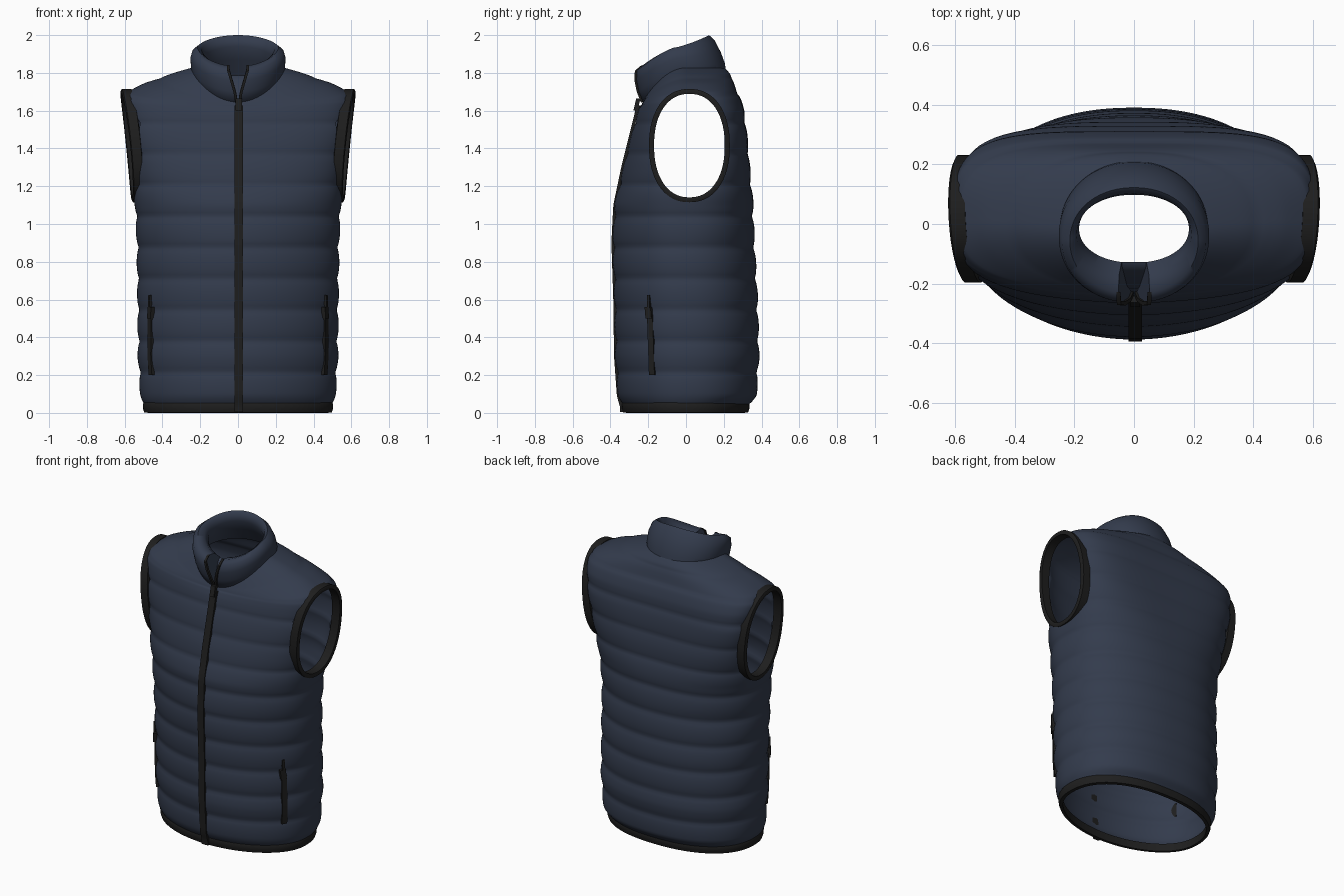
import bpy, bmesh, math
from mathutils import Vector

if "Cube" in bpy.data.objects:
    bpy.data.objects.remove(bpy.data.objects["Cube"])


def material(name, rgb):
    m = bpy.data.materials.new(name)
    m.diffuse_color = (*rgb, 1)
    m.use_nodes = True
    m.node_tree.nodes["Principled BSDF"].inputs["Base Color"].default_value = m.diffuse_color
    return m


NAVY = material("navy_fabric", (0.033, 0.044, 0.073))
BLACK = material("black_trim", (0.013, 0.013, 0.013))


def ring(w, yf, yb, zf, zs, zb, n, a0=-90, a1=270, count=128, closed=True, power=2, wedge=0):
    """Rounded outline with separate heights at front, sides and back; wedge draws the front to a ridge."""
    pts = []
    for i in range(count):
        a = math.radians(a0 + (a1 - a0) * i / (count if closed else count - 1))
        c, s = math.cos(a), math.sin(a)
        r = (abs(c) ** n + abs(s) ** n) ** (-1 / n)
        k = 1 - wedge * abs(r * c) ** 1.5 if s < 0 else 1
        y = (yf + yb) / 2 + k * r * s * (yb - yf) / 2
        pts.append((r * c * w, y, zs + ((zb if s > 0 else zf) - zs) * abs(s) ** power))
    return pts


def loft(name, rings, mat, around=True, loop=False, caps=False, fix=True, angle=40):
    """Skin a list of equal-length point rows."""
    bm = bmesh.new()
    rows = [[bm.verts.new(p) for p in r] for r in rings]
    n, m = len(rows[0]), len(rows)
    for i in range(m if loop else m - 1):
        for j in range(n if around else n - 1):
            a, b, k = rows[i], rows[(i + 1) % m], (j + 1) % n
            bm.faces.new((a[j], a[k], b[k], b[j]))
    if caps and around:
        bm.faces.new(rows[0])
        bm.faces.new(rows[-1])
    elif caps:
        bm.faces.new([r[0] for r in rows])
        bm.faces.new([r[-1] for r in rows])
    if fix:
        bmesh.ops.recalc_face_normals(bm, faces=bm.faces)
    me = bpy.data.meshes.new(name)
    bm.to_mesh(me)
    bm.free()
    me.materials.append(mat)
    ob = bpy.data.objects.new(name, me)
    bpy.context.collection.objects.link(ob)
    smooth(ob, angle)
    return ob


def smooth(ob, angle):
    bpy.ops.object.select_all(action="DESELECT")
    ob.select_set(True)
    bpy.context.view_layer.objects.active = ob
    bpy.ops.object.shade_smooth_by_angle(angle=math.radians(angle))


def strip(name, pts, across, out, hw, ht, mat):
    """Flat bar swept along a path."""
    a, o = Vector(across).normalized() * hw, Vector(out).normalized() * ht
    rows = [[Vector(p) + a + o, Vector(p) - a + o, Vector(p) - a - o, Vector(p) + a - o] for p in pts]
    return loft(name, rows, mat, caps=True)


# Body sections: t, half width, front y, back y, front z, side z, back z, squareness, wedge
KEYS = [
    (0.03, 0.492, -0.328, 0.325, 0.03, 0.03, 0.03, 2.25, 0.10),
    (0.09, 0.503, -0.345, 0.360, 0.09, 0.09, 0.09, 2.25, 0.10),
    (0.30, 0.516, -0.360, 0.374, 0.30, 0.30, 0.30, 2.25, 0.10),
    (0.60, 0.518, -0.364, 0.366, 0.60, 0.60, 0.60, 2.25, 0.10),
    (0.90, 0.522, -0.374, 0.350, 0.90, 0.90, 0.90, 2.3, 0.12),
    (1.10, 0.532, -0.364, 0.342, 1.10, 1.10, 1.10, 2.6, 0.15),
    (1.30, 0.552, -0.322, 0.330, 1.30, 1.30, 1.30, 3.4, 0.20),
    (1.50, 0.578, -0.272, 0.312, 1.50, 1.50, 1.50, 4.2, 0.20),
    (1.60, 0.590, -0.250, 0.298, 1.59, 1.60, 1.60, 4.0, 0.18),
    (1.68, 0.600, -0.240, 0.280, 1.625, 1.66, 1.67, 3.6, 0.15),
    (1.72, 0.595, -0.235, 0.267, 1.632, 1.69, 1.70, 3.2, 0.13),
    (1.80, 0.500, -0.231, 0.254, 1.641, 1.738, 1.74, 2.7, 0.10),
    (1.90, 0.370, -0.226, 0.236, 1.65, 1.785, 1.785, 2.3, 0.05),
    (2.00, 0.235, -0.220, 0.208, 1.66, 1.825, 1.82, 2.1, 0.0),
]


def section(t):
    for a, b in zip(KEYS, KEYS[1:]):
        if t <= b[0]:
            f = max(0, (t - a[0]) / (b[0] - a[0]))
            return [p + (q - p) * f for p, q in zip(a[1:], b[1:])]
    return list(KEYS[-1][1:])


def puff(t):
    """Quilted bulge between stitched seams."""
    if t < 0.05:
        return 0
    amp = 0.016 if t < 1.2 else 0.011 if t < 1.7 else 0.006
    return amp * abs(math.sin(math.pi * (t - 0.05) / 0.165)) ** 0.5


def side_x(y, z):
    """Half width of the body on its front side at a given y and z."""
    w, yf, yb, _, _, _, n, k = section(z)
    d = min(0.99, abs(y - (yf + yb) / 2) / ((yb - yf) / 2) * (1 + k * 0.9))
    return w * (1 - d ** n) ** (1 / n)


# Quilted body shell
rows = []
for i in range(133):
    t = 0.03 + 1.97 * i / 132
    w, yf, yb, zf, zs, zb, n, k = section(t)
    p = puff(t)
    if t > 1.7:
        rows.append(ring(w, yf, yb, zf, zs + p, zb + p, n, wedge=k))
    else:
        rows.append(ring(w + p, yf - p * min(1, (1.75 - t) * 4), yb + p, zf, zs, zb, n, wedge=k))
body = loft("quilted_body", rows, NAVY, fix=False)
mod = body.modifiers.new("thickness", "SOLIDIFY")
mod.thickness, mod.offset = 0.012, -1


# Armhole outline
def armhole(ry, rz, count=72):
    pts = []
    for i in range(count):
        a = 2 * math.pi * i / count
        c, s = math.cos(a), math.sin(a)
        pts.append((0.018 + math.copysign(abs(c) ** 0.9, c) * ry,
                    1.415 + math.copysign(abs(s) ** 0.9, s) * rz))
    return pts


cutters = []
for s in (1, -1):
    hole = armhole(0.203, 0.290)
    cut = loft("armhole_cutter", [[(s * x, y, z) for y, z in hole] for x in (0.40, 0.95)], NAVY, caps=True)
    cut.hide_render = True
    cutters.append(cut)
    mod = body.modifiers.new("armhole", "BOOLEAN")
    mod.operation, mod.solver, mod.object = "DIFFERENCE", "EXACT", cut
    # Armhole binding, leaning outwards towards the shoulder
    inner, outer = armhole(0.187, 0.274), armhole(0.214, 0.300)
    rows = []
    for (yi, zi), (yo, zo) in zip(inner, outer):
        x = 0.551 + 0.108 * (zi - 1.13) + 0.06 * (yi - 0.018) + 0.010 * (1 - ((yi - 0.018) / 0.187) ** 2)
        rows.append([(s * (x - 0.060), yi, zi), (s * (x - 0.004), yi, zi), (s * x, (yi + yo) / 2, (zi + zo) / 2),
                     (s * (x - 0.006), yo, zo), (s * (x - 0.056), yo, zo)])
    loft("armhole_binding", rows, BLACK, loop=True, angle=50)

deps = bpy.context.evaluated_depsgraph_get()
shell = bpy.data.meshes.new_from_object(body.evaluated_get(deps))
body.modifiers.clear()
body.data = shell
for cut in cutters:
    bpy.data.objects.remove(cut)
smooth(body, 40)

# Hem binding
HEM = [(-0.004, 0.002), (0.004, 0.002), (0.010, 0.02), (0.012, 0.045), (0.006, 0.058), (-0.016, 0.05), (-0.016, 0.0)]
loft("hem_binding", [ring(0.492 + d, -0.328 - d, 0.325 + d, z, z, z, 2.25, wedge=0.1) for d, z in HEM], BLACK, loop=True)

# Padded collar, open at the front: half width, front y, back y, front z, side z, back z, gap angle
COLLAR = [
    (0.236, -0.228, 0.214, 1.645, 1.775, 1.79, 2),
    (0.249, -0.250, 0.206, 1.70, 1.83, 1.85, 4),
    (0.252, -0.264, 0.184, 1.76, 1.88, 1.91, 8),
    (0.241, -0.264, 0.150, 1.81, 1.918, 1.975, 12),
    (0.215, -0.235, 0.122, 1.835, 1.935, 2.0, 14),
    (0.192, -0.175, 0.102, 1.825, 1.925, 1.985, 15),
    (0.184, -0.130, 0.098, 1.79, 1.88, 1.94, 13),
    (0.194, -0.155, 0.140, 1.72, 1.82, 1.87, 8),
    (0.222, -0.205, 0.195, 1.64, 1.765, 1.78, 3),
]
rows = [ring(*r[:6], 2.1, -90 + r[6], 270 - r[6], 96, False, 1.3) for r in COLLAR]
loft("collar", rows, NAVY, around=False, loop=True, caps=True, angle=60)
for name, k in (("collar_zip_right", 0), ("collar_zip_left", -1)):
    strip(name, [Vector(r[k]) + Vector((0, -0.004, 0)) for r in rows[:5]], (1, 0, 0), (0, 1, 0.3), 0.007, 0.007, BLACK)

# Chin guard behind the collar opening
strip("chin_guard", [(0, -0.222, 1.62), (0, -0.20, 1.70), (0, -0.15, 1.765), (0, -0.135, 1.785)],
      (1, 0, 0), (0, 1, 0.3), 0.06, 0.008, NAVY)

# Front zip
path = []
for i in range(61):
    t = 0.005 + 1.695 * i / 60
    q = section(max(t, 0.03))
    path.append((0.004, q[1] - 0.012, t if t < 0.05 else q[3]))
strip("front_zip", path, (1, 0, 0), (0, 1, 0), 0.022, 0.009, BLACK)
strip("front_zip_slider", [(0.004, -0.252, 1.665), (0.004, -0.268, 1.60)], (1, 0, 0), (0, 1, 0), 0.016, 0.011, BLACK)
strip("front_zip_pull", [(0.008, -0.262, 1.62), (0.008, -0.280, 1.50)], (1, 0, 0), (0, 1, 0), 0.009, 0.005, BLACK)

# Side pocket zips
for s in (1, -1):
    def on_side(y, z, off):
        return (s * (side_x(y, z) + off), y - off * 0.6, z)
    across, out = (s * 0.5, 0.86, 0), (s * 0.86, -0.5, 0)
    strip("pocket_zip", [on_side(-0.172 - 0.01 * i / 12, 0.2 + 0.32 * i / 12, 0.009) for i in range(13)],
          across, out, 0.017, 0.009, BLACK)
    strip("pocket_slider", [on_side(-0.185, 0.50, 0.014), on_side(-0.19, 0.56, 0.014)],
          across, out, 0.018, 0.011, BLACK)
    strip("pocket_pull", [on_side(-0.185, 0.55, 0.017), on_side(-0.188, 0.625, 0.015)],
          across, out, 0.008, 0.007, BLACK)
